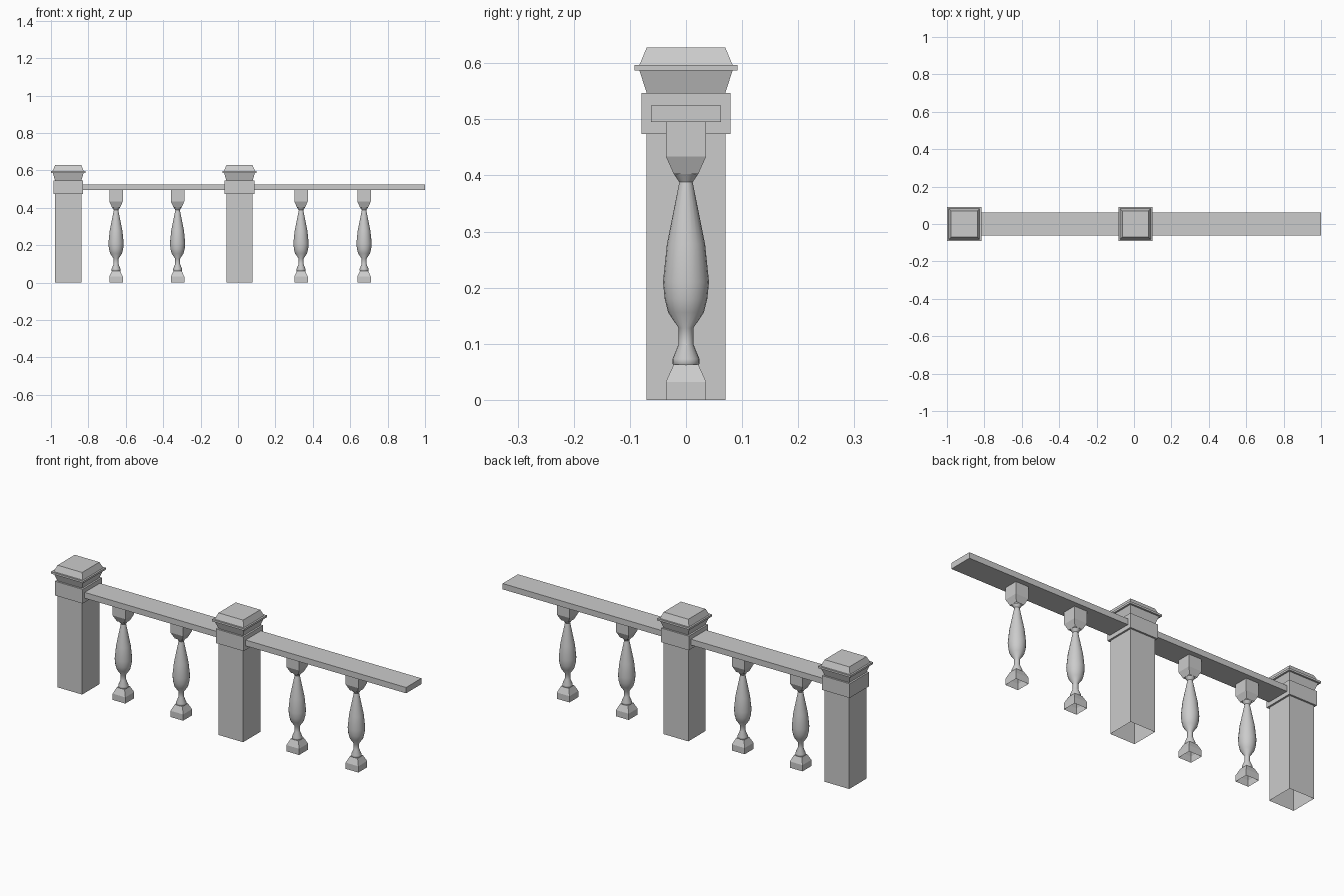
import bpy, bmesh
from math import pi, cos, sin, radians

cube = bpy.data.objects.get("Cube")
if cube:
    bpy.data.objects.remove(cube)

stone = bpy.data.materials.new("plain grey stone")
stone.use_nodes = True
GREY = (0.6, 0.6, 0.6, 1)
stone.diffuse_color = GREY
stone.node_tree.nodes["Principled BSDF"].inputs["Base Color"].default_value = GREY


def make_object(name, bm, location, smooth=False):
    mesh = bpy.data.meshes.new(name)
    bmesh.ops.recalc_face_normals(bm, faces=bm.faces)
    bm.to_mesh(mesh)
    bm.free()
    mesh.materials.append(stone)
    if smooth:
        mesh.shade_smooth()
        mesh.set_sharp_from_angle(angle=radians(40))
    obj = bpy.data.objects.new(name, mesh)
    obj.location = location
    bpy.context.collection.objects.link(obj)
    return obj


def stack(name, profile, location, sides=4, cap_top=False):
    """Loft rings of (half width, height); four sides give a square section."""
    bm = bmesh.new()
    square = sides == 4
    grow = 2 ** 0.5 if square else 1
    turn = pi / 4 if square else 0
    rings = []
    for half, z in profile:
        angles = [turn + 2 * pi * i / sides for i in range(sides)]
        rings.append([bm.verts.new((half * grow * cos(a), half * grow * sin(a), z))
                      for a in angles])
    for low, high in zip(rings, rings[1:]):
        for i in range(sides):
            j = (i + 1) % sides
            bm.faces.new((low[i], low[j], high[j], high[i]))
    if cap_top:
        bm.faces.new(rings[-1])
    return make_object(name, bm, location, smooth=not square)


def box(name, low, high):
    bm = bmesh.new()
    bmesh.ops.create_cube(bm, size=1)
    for v in bm.verts:
        v.co = [h if c > 0 else l for c, l, h in zip(v.co, low, high)]
    return make_object(name, bm, (0, 0, 0))


# Square posts, open underneath, with collar and moulded cap
POST = [(0.07, 0), (0.07, 0.474), (0.079, 0.474), (0.079, 0.547), (0.07, 0.547),
        (0.083, 0.587), (0.092, 0.587), (0.092, 0.597), (0.083, 0.597), (0.07, 0.628)]
for label, x in (("end", -0.908), ("middle", 0.008)):
    stack(label + "_post", POST, (x, 0, 0), cap_top=True)

# Handrails between and beyond the posts
box("end_handrail", (-0.84, -0.062, 0.495), (-0.06, 0.062, 0.525))
box("outer_handrail", (0.075, -0.062, 0.495), (1, 0.062, 0.525))

# Balusters: tapered square foot and head with a turned shaft between
FOOT = [(0.036, 0), (0.036, 0.032), (0.022, 0.063)]
SHAFT = [(0.022, 0.062), (0.024, 0.065), (0.024, 0.073), (0.013, 0.1), (0.013, 0.128),
         (0.032, 0.156), (0.038, 0.18), (0.041, 0.21), (0.034, 0.278),
         (0.012, 0.388), (0.022, 0.403)]
HEAD = [(0.022, 0.403), (0.036, 0.434), (0.036, 0.497)]
for n, x in enumerate((-0.652, -0.323, 0.337, 0.674), 1):
    stack(f"baluster_foot_{n}", FOOT, (x, 0, 0), cap_top=True)
    stack(f"baluster_shaft_{n}", SHAFT, (x, 0, 0), sides=20)
    stack(f"baluster_head_{n}", HEAD, (x, 0, 0))
